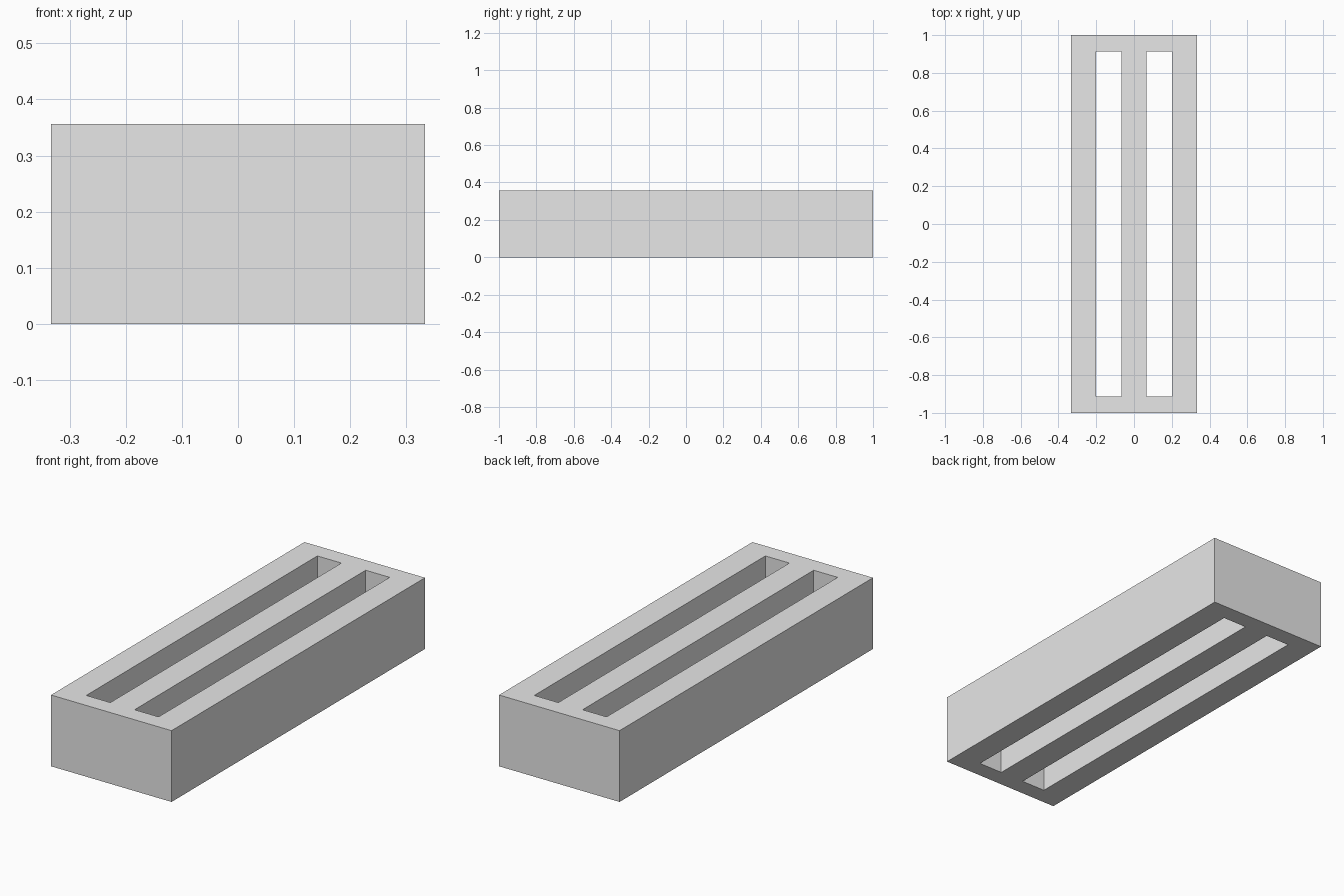
import bpy
import bmesh

if "Cube" in bpy.data.objects:
    bpy.data.objects.remove(bpy.data.objects["Cube"], do_unlink=True)

HEIGHT = 0.356
X_LINES = (-0.333, -0.2, -0.067, 0.067, 0.2, 0.333)
Y_LINES = (-1.0, -0.912, 0.912, 1.0)

# Material
grey = bpy.data.materials.new("light grey")
grey.use_nodes = True
colour = (0.8, 0.8, 0.8, 1.0)
grey.diffuse_color = colour
grey.node_tree.nodes["Principled BSDF"].inputs["Base Color"].default_value = colour

# Floor plan: a frame with a central rail, leaving two long slots open
bm = bmesh.new()
plan = [[bm.verts.new((x, y, 0)) for y in Y_LINES] for x in X_LINES]
for i in range(len(X_LINES) - 1):
    for j in range(len(Y_LINES) - 1):
        is_slot = i in (1, 3) and j == 1
        if not is_slot:
            bm.faces.new((plan[i][j], plan[i + 1][j],
                          plan[i + 1][j + 1], plan[i][j + 1]))

# Raise the plan into a solid block, slots running right through
base = bm.faces[:]
raised = bmesh.ops.extrude_face_region(bm, geom=base, use_keep_orig=True)
top = [v for v in raised["geom"] if isinstance(v, bmesh.types.BMVert)]
bmesh.ops.translate(bm, verts=top, vec=(0, 0, HEIGHT))
bmesh.ops.recalc_face_normals(bm, faces=bm.faces)

mesh = bpy.data.meshes.new("slotted_block")
bm.to_mesh(mesh)
bm.free()
mesh.materials.append(grey)
block = bpy.data.objects.new("slotted_block", mesh)
bpy.context.collection.objects.link(block)
